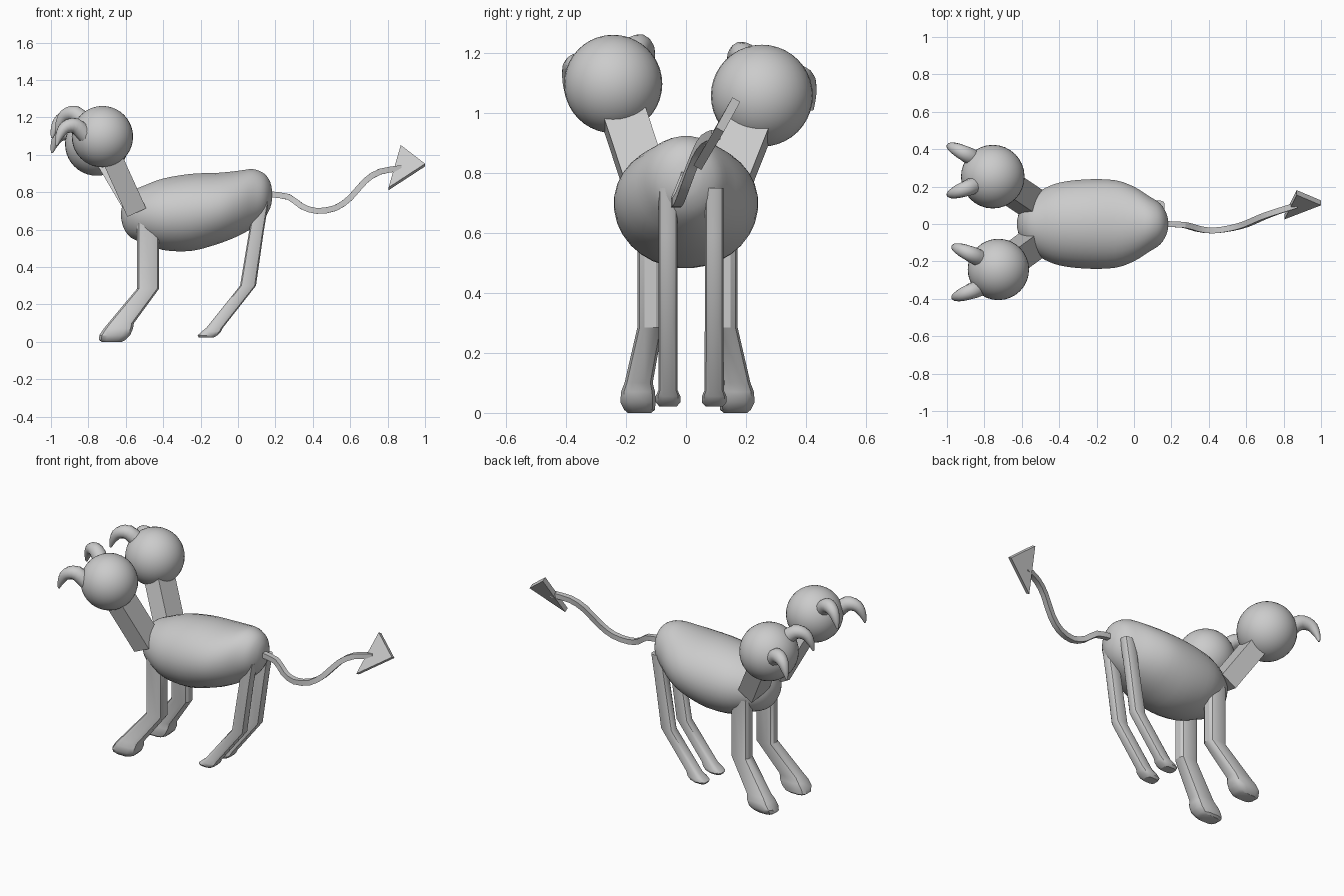
import bpy, bmesh, math
from mathutils import Vector

cube = bpy.data.objects.get("Cube")
if cube:
    bpy.data.objects.remove(cube, do_unlink=True)

grey = bpy.data.materials.new("plain grey")
grey.use_nodes = True
grey.diffuse_color = (0.6, 0.6, 0.6, 1)
grey.node_tree.nodes["Principled BSDF"].inputs["Base Color"].default_value = (0.6, 0.6, 0.6, 1)

X, Y, Z = Vector((1, 0, 0)), Vector((0, 1, 0)), Vector((0, 0, 1))


def finish(name, bm, angle):
    """Turn a bmesh into a shaded object."""
    bmesh.ops.recalc_face_normals(bm, faces=bm.faces)
    mesh = bpy.data.meshes.new(name)
    bm.to_mesh(mesh)
    bm.free()
    mesh.materials.append(grey)
    ob = bpy.data.objects.new(name, mesh)
    bpy.context.collection.objects.link(ob)
    bpy.ops.object.select_all(action='DESELECT')
    ob.select_set(True)
    bpy.context.view_layer.objects.active = ob
    bpy.ops.object.shade_smooth_by_angle(angle=math.radians(angle))
    return ob


def loft(name, rings, sides, angle=30, power=1.0):
    """Skin rings of (centre, half axis u, half axis v); power < 1 squares them off."""
    bm = bmesh.new()
    loops = []
    for c, u, v in rings:
        loop = []
        for i in range(sides):
            a = 2 * math.pi * (i + 0.5) / sides
            cu, sv = [math.copysign(abs(t) ** power, t) for t in (math.cos(a), math.sin(a))]
            loop.append(bm.verts.new(Vector(c) + u * cu + v * sv))
        loops.append(loop)
    for a, b in zip(loops, loops[1:]):
        for i in range(sides):
            j = (i + 1) % sides
            bm.faces.new((a[i], a[j], b[j], b[i]))
    bm.faces.new(loops[0])
    bm.faces.new(loops[-1])
    return finish(name, bm, angle)


def smooth_path(points, steps):
    """Catmull-Rom sampling of a list of equal-length tuples."""
    p = [Vector(q) for q in points]
    p = [2 * p[0] - p[1]] + p + [2 * p[-1] - p[-2]]
    out = []
    for a, b, c, d in zip(p, p[1:], p[2:], p[3:]):
        for k in range(steps):
            t = k / steps
            out.append(0.5 * (2 * b + (c - a) * t + (2 * a - 5 * b + 4 * c - d) * t * t
                              + (3 * b - a - 3 * c + d) * t ** 3))
    return out + [p[-2]]


def sweep(name, points, sides, steps, angle=30):
    """Tube through points of (x, y, z, radius)."""
    path = smooth_path(points, steps)
    rings = []
    for i, p in enumerate(path):
        a, b = path[max(i - 1, 0)], path[min(i + 1, len(path) - 1)]
        tangent = (b.xyz - a.xyz).normalized()
        u = (Y - tangent * Y.dot(tangent)).normalized()
        rings.append((p.xyz, u * p.w, tangent.cross(u) * p.w))
    return loft(name, rings, sides, angle)


# Body: stations of (x, centre z, half height, half width)
stations = [(-.625, .68, .02, .02), (-.61, .68, .075, .075), (-.57, .68, .125, .13),
            (-.5, .682, .155, .18), (-.4, .682, .192, .222), (-.25, .692, .207, .24),
            (-.1, .715, .19, .235), (0, .74, .175, .2), (.08, .767, .157, .15),
            (.14, .78, .12, .11), (.172, .785, .07, .06), (.183, .785, .02, .02)]
loft("body", [((s[0], 0, s[1]), Y * s[3], Z * s[2]) for s in smooth_path(stations, 3)], 32, 60)

# Legs: levels of (z, front x, rear x, sideways shift, half width)
front_levels = [(.65, -.54, -.42, 0, .043), (.285, -.54, -.42, 0, .043),
                (.1, -.695, -.555, .038, .048), (.07, -.72, -.56, .04, .058),
                (.035, -.743, -.575, .04, .06), (.01, -.745, -.6, .035, .052),
                (0, -.73, -.62, .035, .04)]
hind_levels = [(.75, .085, .165, 0, .032), (.6, .06, .14, 0, .032), (.3, .01, .097, 0, .032),
               (.075, -.17, -.08, 0, .033), (.055, -.195, -.09, 0, .042),
               (.035, -.217, -.11, 0, .042), (.022, -.21, -.13, 0, .03)]


def leg(name, levels, side, y):
    rings = [((0.5 * (x0 + x1), side * (y + shift), z), X * 0.5 * (x1 - x0), Y * w)
             for z, x0, x1, shift, w in levels]
    loft(name, rings, 12, 32, 0.6)


for label, side, fy, hy in (("left", 1, .13, .094), ("right", -1, .12, .06)):
    leg(label + "_front_leg", front_levels, side, fy)
    leg(label + "_hind_leg", hind_levels, side, hy)


# Heads with square necks and pairs of curled horns
def head(label, centre, radius, neck_base, horns):
    bm = bmesh.new()
    bmesh.ops.create_uvsphere(bm, u_segments=32, v_segments=20, radius=radius)
    bmesh.ops.translate(bm, verts=bm.verts, vec=centre)
    finish(label + "_head", bm, 60)

    top, base = Vector(centre), Vector(neck_base)
    axis = (top - base).normalized()
    u = (Y - axis * Y.dot(axis)).normalized()
    v = axis.cross(u)
    r2 = math.sqrt(2)
    loft(label + "_neck", [(p, u * .072 * r2, v * .055 * r2) for p in (base, top)], 4)

    for place, (x, y, z), spread in horns:
        curl = [(0, 0, 0, .045), (.06, .4, .055, .043), (.115, .75, .045, .034),
                (.145, .92, .0, .022), (.16, 1, -.05, .006)]
        sweep(f"{label}_{place}_horn",
              [(x - dx, y + k * spread, z + dz, r) for dx, k, dz, r in curl], 12, 3, 50)


head("right", (-.725, -.243, 1.097), .164, (-.55, -.115, .71),
     [("inner", (-.81, -.19, 1.165), .07), ("outer", (-.81, -.335, 1.1), -.06)])
head("left", (-.755, .253, 1.058), .17, (-.55, .115, .71),
     [("inner", (-.835, .215, 1.14), -.06), ("outer", (-.835, .34, 1.06), .08)])

# Tail with a flat triangular tip
sweep("tail", [(.16, 0, .79, .022), (.27, -.005, .775, .022), (.34, -.025, .725, .022),
               (.42, -.035, .7, .022), (.52, -.022, .715, .022), (.6, 0, .77, .022),
               (.68, .035, .86, .022), (.76, .065, .91, .022), (.87, .1, .928, .022)], 4, 2, 20)

corners = [Vector(p) for p in ((.87, .168, 1.045), (1, .113, .945), (.805, .038, .818))]
normal = (corners[1] - corners[0]).cross(corners[2] - corners[0]).normalized() * .015
bm = bmesh.new()
near, far = [[bm.verts.new(c + normal * s) for c in corners] for s in (1, -1)]
bm.faces.new(near)
bm.faces.new(far)
for i in range(3):
    j = (i + 1) % 3
    bm.faces.new((near[i], near[j], far[j], far[i]))
finish("tail_tip", bm, 20)
